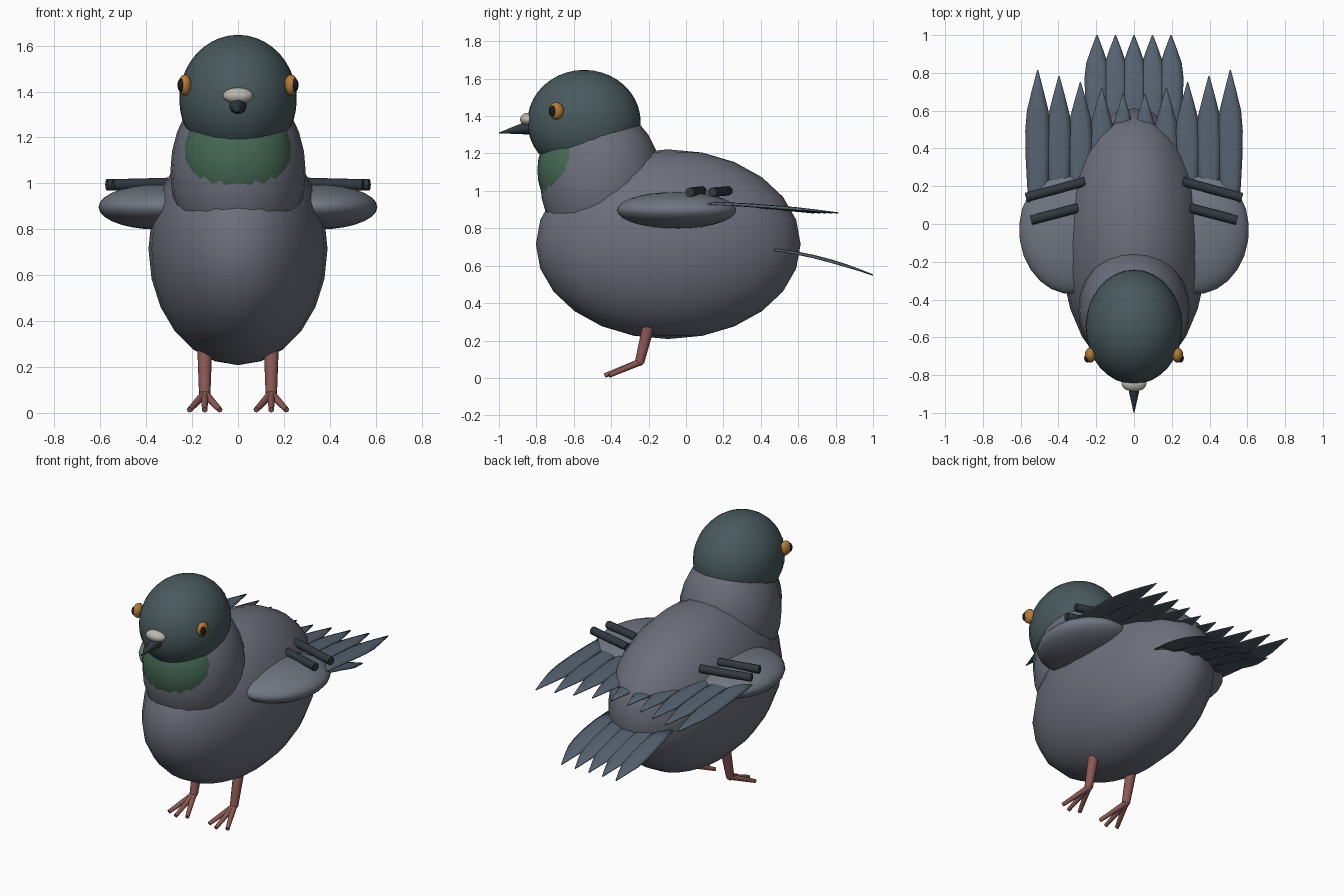
import bpy, bmesh, math
from mathutils import Vector

if "Cube" in bpy.data.objects:
    bpy.data.objects.remove(bpy.data.objects["Cube"])


def material(name, rgb):
    m = bpy.data.materials.new(name)
    m.diffuse_color = (*rgb, 1)
    m.use_nodes = True
    m.node_tree.nodes["Principled BSDF"].inputs["Base Color"].default_value = m.diffuse_color
    return m


BODY = material("slate_grey", (0.15, 0.16, 0.20))
WING = material("wing_grey", (0.16, 0.18, 0.22))
HEAD = material("dark_teal", (0.065, 0.10, 0.11))
GREEN = material("throat_green", (0.06, 0.14, 0.09))
QUILL = material("feather_blue", (0.09, 0.12, 0.16))
DARK = material("dark_bar", (0.03, 0.04, 0.05))
EYE = material("orange", (0.45, 0.20, 0.04))
BLACK = material("black", (0.01, 0.01, 0.012))
CERE = material("pale", (0.50, 0.48, 0.44))
PINK = material("leg_pink", (0.26, 0.10, 0.09))


def finish(obj, name, mat, angle=60):
    obj.name = name
    obj.data.materials.append(mat)
    bpy.ops.object.select_all(action='DESELECT')
    obj.select_set(True)
    bpy.context.view_layer.objects.active = obj
    bpy.ops.object.shade_smooth_by_angle(angle=math.radians(angle))
    return obj


def ball(name, loc, radii, mat, rot=(0, 0, 0), seg=24, rings=14):
    bpy.ops.mesh.primitive_uv_sphere_add(segments=seg, ring_count=rings, radius=1,
                                         location=loc, rotation=rot)
    obj = bpy.context.object
    obj.scale = radii
    return finish(obj, name, mat)


def rod(name, a, b, r1, r2, mat, seg=12):
    a, b = Vector(a), Vector(b)
    d = b - a
    bpy.ops.mesh.primitive_cone_add(vertices=seg, radius1=r1, radius2=r2, depth=d.length,
                                    location=(a + b) / 2,
                                    rotation=d.to_track_quat('Z', 'Y').to_euler())
    return finish(bpy.context.object, name, mat)


def feather(name, x, y0, y1, z0, z1, bow, side=0.0):
    """Pointed, slightly arched blade running along +y."""
    profile = [(0, .040), (.2, .055), (.4, .063), (.58, .065), (.72, .056), (.86, .030), (1, .002)]
    bm = bmesh.new()
    rows = []
    for t, w in profile:
        y = y0 + (y1 - y0) * t
        z = z0 + (z1 - z0) * t + bow * 4 * t * (1 - t)
        rows.append([bm.verts.new((x + side * (1 - t) + u * w, y, z - 0.2 * w * u * u))
                     for u in (-1, -.5, 0, .5, 1)])
    for r, s in zip(rows, rows[1:]):
        for i in range(4):
            bm.faces.new((r[i], r[i + 1], s[i + 1], s[i]))
    mesh = bpy.data.meshes.new(name)
    bm.to_mesh(mesh)
    bm.free()
    obj = bpy.data.objects.new(name, mesh)
    bpy.context.collection.objects.link(obj)
    mod = obj.modifiers.new("thickness", 'SOLIDIFY')
    mod.thickness = 0.006
    mod.offset = 0
    return finish(obj, name, QUILL)


# Body, neck, throat and head
ball("body", (0, -0.095, 0.715), (0.39, 0.708, 0.507), BODY, rings=12)
ball("neck", (0, -0.455, 1.05), (0.295, 0.325, 0.40), BODY)
ball("throat_patch", (0, -0.575, 1.11), (0.245, 0.22, 0.27), GREEN)
ball("head", (0, -0.545, 1.367), (0.256, 0.303, 0.28), HEAD, seg=32, rings=20)

# Beak and cere
rod("beak", (0, -0.80, 1.345), (0, -1.0, 1.31), 0.046, 0.002, DARK, 16)
ball("cere", (0, -0.845, 1.382), (0.066, 0.042, 0.035), CERE)

for s, tag in ((1, "right"), (-1, "left")):
    # Eyes
    ball("eye_" + tag, (s * 0.231, -0.694, 1.428), (0.03, 0.04, 0.046), EYE, seg=16, rings=10)
    ball("pupil_" + tag, (s * 0.246, -0.711, 1.428), (0.018, 0.022, 0.03), BLACK, seg=16, rings=10)

    # Wing and its two dark bars
    ball("wing_" + tag, (s * 0.35, -0.05, 0.897), (0.257, 0.322, 0.098), WING,
         rot=(0, 0, -s * math.radians(8)))
    rod("wing_bar_rear_" + tag, (s * 0.26, 0.225, 1.0), (s * 0.572, 0.14, 0.993), 0.025, 0.025, DARK)
    rod("wing_bar_front_" + tag, (s * 0.295, 0.085, 1.0), (s * 0.545, 0.02, 0.993), 0.025, 0.025, DARK)

    # Flight feathers, shorter towards the back
    for i in range(5):
        feather(f"flight_feather_{tag}_{i}", s * (0.51 - 0.113 * i), 0.05, 0.815 - 0.032 * i,
                0.94, 0.882, 0.013)

    # Legs and toes
    rod("leg_" + tag, (s * 0.145, -0.195, 0.30), (s * 0.145, -0.248, 0.085), 0.033, 0.025, PINK)
    ball("ankle_" + tag, (s * 0.145, -0.248, 0.088), (0.024, 0.024, 0.024), PINK, seg=12, rings=8)
    for i in (-1, 0, 1):
        rod(f"toe_{tag}_{i + 1}", (s * 0.145, -0.245, 0.085),
            (s * 0.145 + i * 0.066, -0.435 + 0.025 * abs(i), 0.013), 0.018, 0.012, PINK, 10)

# Tail fan
for i in range(-2, 3):
    feather(f"tail_feather_{i + 3}", i * 0.098, 0.47, 1.0, 0.69, 0.55, 0.022)
